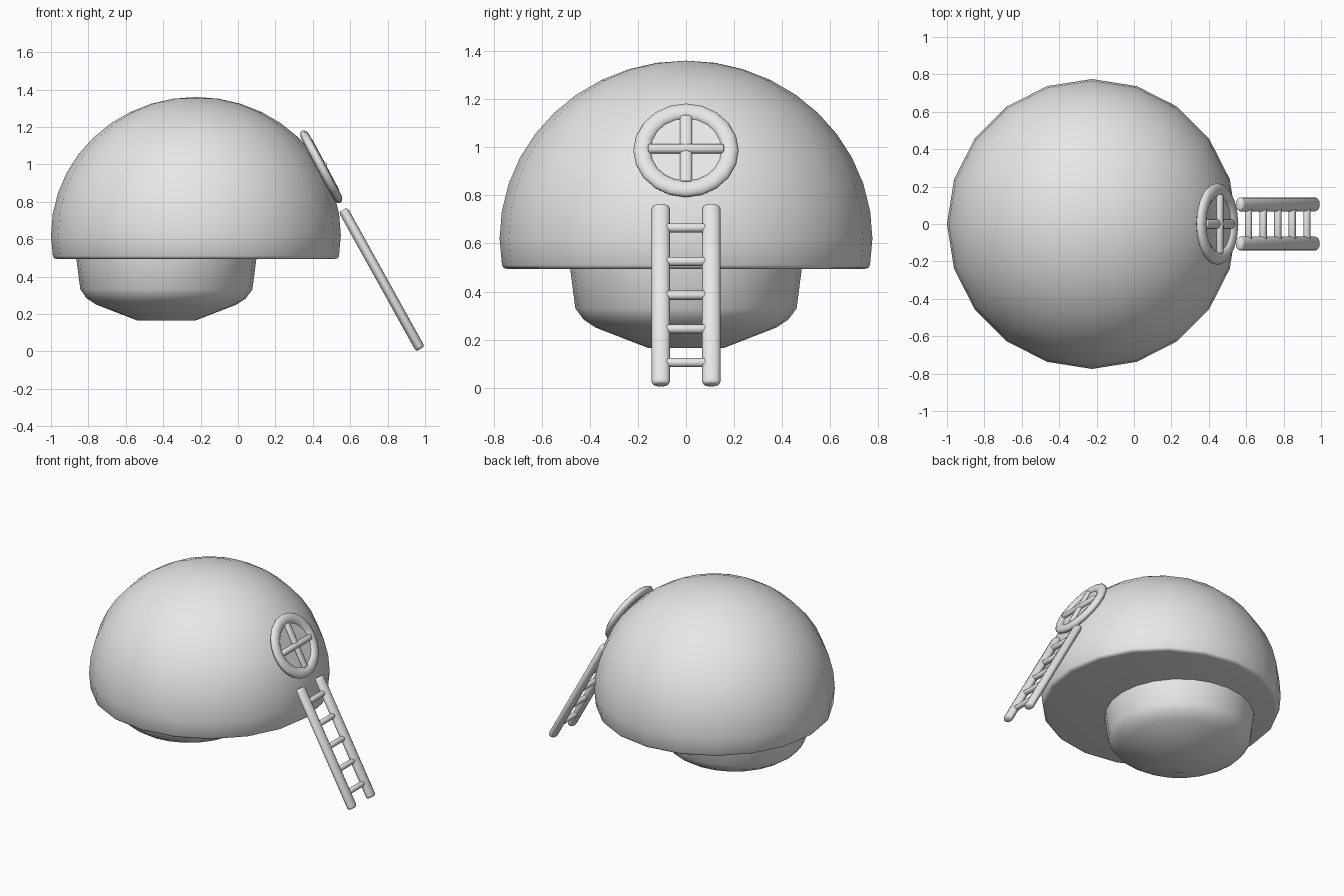
import bpy, bmesh, math
from mathutils import Vector, Matrix

if "Cube" in bpy.data.objects:
    bpy.data.objects.remove(bpy.data.objects["Cube"], do_unlink=True)

grey = bpy.data.materials.new("plain_grey")
grey.use_nodes = True
COLOUR = (0.8, 0.8, 0.8, 1)
grey.diffuse_color = COLOUR
grey.node_tree.nodes["Principled BSDF"].inputs["Base Color"].default_value = COLOUR


def finish(name, bm, matrix=Matrix(), angle=40):
    """Turn a bmesh into a smooth shaded object."""
    bmesh.ops.recalc_face_normals(bm, faces=bm.faces)
    mesh = bpy.data.meshes.new(name)
    bm.to_mesh(mesh)
    bm.free()
    mesh.materials.append(grey)
    obj = bpy.data.objects.new(name, mesh)
    bpy.context.collection.objects.link(obj)
    obj.matrix_world = matrix
    bpy.ops.object.select_all(action='DESELECT')
    obj.select_set(True)
    bpy.context.view_layer.objects.active = obj
    bpy.ops.object.shade_smooth_by_angle(angle=math.radians(angle))
    return obj


def lathe(name, profile, sides, matrix, angle=40, closed=False):
    """Spin (radius, height) points around z; open profiles get capped ends."""
    bm = bmesh.new()
    rings = []
    for r, z in profile:
        if r < 1e-6:
            rings.append([bm.verts.new((0, 0, z))] * sides)
        else:
            rings.append([bm.verts.new((r * math.cos(a), r * math.sin(a), z))
                          for a in (math.tau * i / sides for i in range(sides))])
    pairs = list(zip(rings, rings[1:]))
    if closed:
        pairs.append((rings[-1], rings[0]))
    for low, high in pairs:
        for i in range(sides):
            j = (i + 1) % sides
            corners = list(dict.fromkeys((low[i], low[j], high[j], high[i])))
            bm.faces.new(corners)
    if not closed:
        for ring in (rings[0], rings[-1]):
            if ring[0] != ring[1]:
                bm.faces.new(ring)
    return finish(name, bm, matrix, angle)


def rod(name, start, end, radius, flat=1.0, round_end=0.3):
    """Rod with softened ends; flat squeezes it across the y direction's normal."""
    start, end = Vector(start), Vector(end)
    axis = (end - start).normalized()
    side = Vector((0, 1, 0)) if abs(axis.y) < 0.9 else Vector((1, 0, 0))
    depth = axis.cross(side).normalized()
    side = depth.cross(axis)
    frame = Matrix((depth * flat, side, axis)).transposed().to_4x4()
    frame.translation = start
    length, e = (end - start).length, radius * round_end
    profile = [(radius - e, 0), (radius - e * 0.3, e * 0.3), (radius, e),
               (radius, length - e), (radius - e * 0.3, length - e * 0.3),
               (radius - e, length)]
    return lathe(name, profile, 12, frame, 50)


# Dome: flattened globe cut off just below its widest ring
dome = [(0.74, 0.494), (0.758, 0.498), (0.765, 0.51)]
dome += [(0.775 * math.cos(math.radians(9 * k)), 0.62 + 0.74 * math.sin(math.radians(9 * k)))
         for k in range(11)]
lathe("dome", dome, 20, Matrix.Translation((-0.225, 0, 0)), 80)

# Rounded base under the dome, set towards the back
base = [(0.155, 0.165), (0.375, 0.25), (0.425, 0.283), (0.46, 0.33), (0.482, 0.5)]
lathe("base", base, 24, Matrix.Translation((-0.383, 0, 0)), 60)

# Round window leaning on the dome
tilt = math.radians(62)
window = Matrix.Translation((0.445, 0, 0.987)) @ Matrix.Rotation(tilt, 4, 'Y')
tube = [(0.182 + 0.037 * math.cos(a), 0.024 * math.sin(a))
        for a in (math.tau * i / 12 for i in range(12))]
lathe("window_frame", tube, 20, window, 60, closed=True)
lathe("window_pane", [(0.17, 0.0), (0.17, 0.006)], 20, window)
rod("window_bar_upright", window @ Vector((-0.155, 0, 0.012)),
    window @ Vector((0.155, 0, 0.012)), 0.025, 0.6)
rod("window_bar_level", window @ Vector((0, -0.157, 0.014)),
    window @ Vector((0, 0.157, 0.014)), 0.02)

# Ladder: two rails joined by five rungs
top, foot = Vector((0.562, 0, 0.757)), Vector((0.975, 0, 0.013))
for label, y in (("left", 0.105), ("right", -0.105)):
    offset = Vector((0, y, 0))
    rod(label + "_ladder_rail", foot + offset, top + offset, 0.038, 0.7, 0.4)
for i in range(5):
    height = 0.105 + 0.14 * i
    x = foot.x + (top.x - foot.x) * (height - foot.z) / (top.z - foot.z)
    rod(f"ladder_rung_{i + 1}", (x, -0.1, height), (x, 0.1, height), 0.019)
